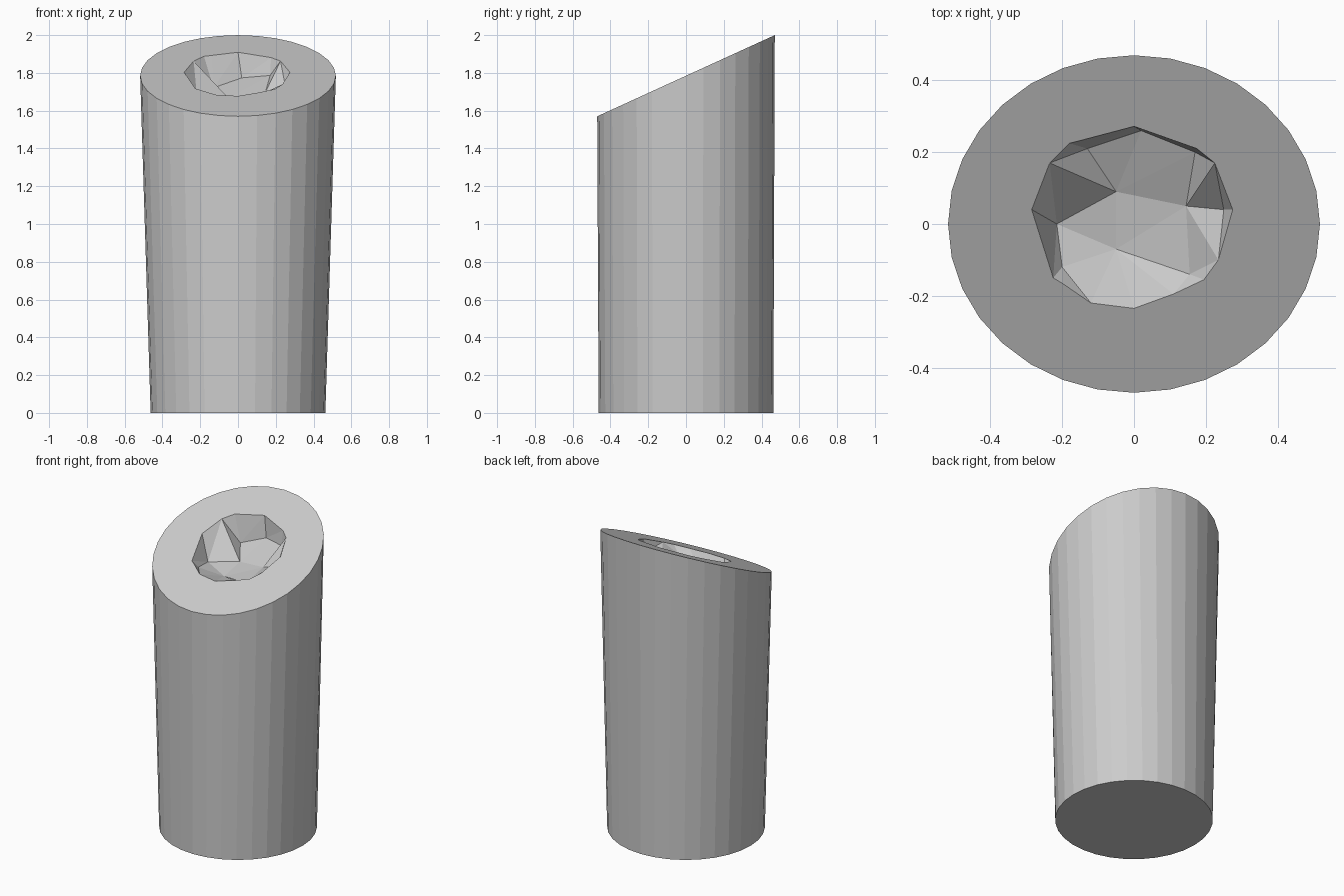
import bpy, bmesh
from math import sin, cos, pi
from mathutils import Vector
from mathutils.geometry import delaunay_2d_cdt

if "Cube" in bpy.data.objects:
    bpy.data.objects.remove(bpy.data.objects["Cube"])

SIDES = 32
BASE_R = 0.4625
TOP_X, TOP_Y = 0.518, 0.47


def top_z(y):
    return 1.785 + 0.457 * y


# slanted top outline
outer = [(TOP_X * cos(2 * pi * i / SIDES), TOP_Y * sin(2 * pi * i / SIDES), 0)
         for i in range(SIDES)]

# irregular rim of the rough hollow: x, y
rim = [(0, .272), (-.14, .235), (-.18, .225), (-.235, .17), (-.285, .04),
       (-.225, -.15), (-.2, -.165), (-.12, -.22), (0, -.235), (.085, -.235),
       (.11, -.195), (.195, -.155), (.235, -.10), (.275, .04), (.225, .17),
       (.175, .21)]

# facet corners inside the hollow: x, y, depth below the slanted plane
pit = [(.02, .26, .13), (-.13, .21, .16), (-.215, 0, .13), (-.2, -.12, .06),
       (-.05, -.07, .12), (-.05, .09, .16), (.145, .05, .11),
       (.155, -.14, .05), (.25, .04, .07), (.17, .20, .09)]

pts = outer + [(x, y, 0) for x, y in rim] + pit
n, m = SIDES, len(rim)
edges = [(i, (i + 1) % n) for i in range(n)]
edges += [(n + i, n + (i + 1) % m) for i in range(m)]

# triangulate the top face and its hollow together
co, _, tris, orig, _, _ = delaunay_2d_cdt(
    [Vector(p[:2]) for p in pts], edges, [], 0, 1e-5)

bm = bmesh.new()
by_point = {}
top_verts = []
for c, src in zip(co, orig):
    depth = pts[src[0]][2] if src else 0
    v = bm.verts.new((c.x, c.y, top_z(c.y) - depth))
    top_verts.append(v)
    for s in src:
        by_point[s] = v
for t in tris:
    bm.faces.new([top_verts[i] for i in t])

# tapered sides and flat base
base = [bm.verts.new((BASE_R * cos(2 * pi * i / SIDES),
                      BASE_R * sin(2 * pi * i / SIDES), 0))
        for i in range(SIDES)]
for i in range(SIDES):
    j = (i + 1) % SIDES
    bm.faces.new((base[i], base[j], by_point[j], by_point[i]))
bm.faces.new(base[::-1])
bmesh.ops.recalc_face_normals(bm, faces=bm.faces)

mesh = bpy.data.meshes.new("hollowed_post")
bm.to_mesh(mesh)
bm.free()
bpy.context.collection.objects.link(bpy.data.objects.new("hollowed_post", mesh))
